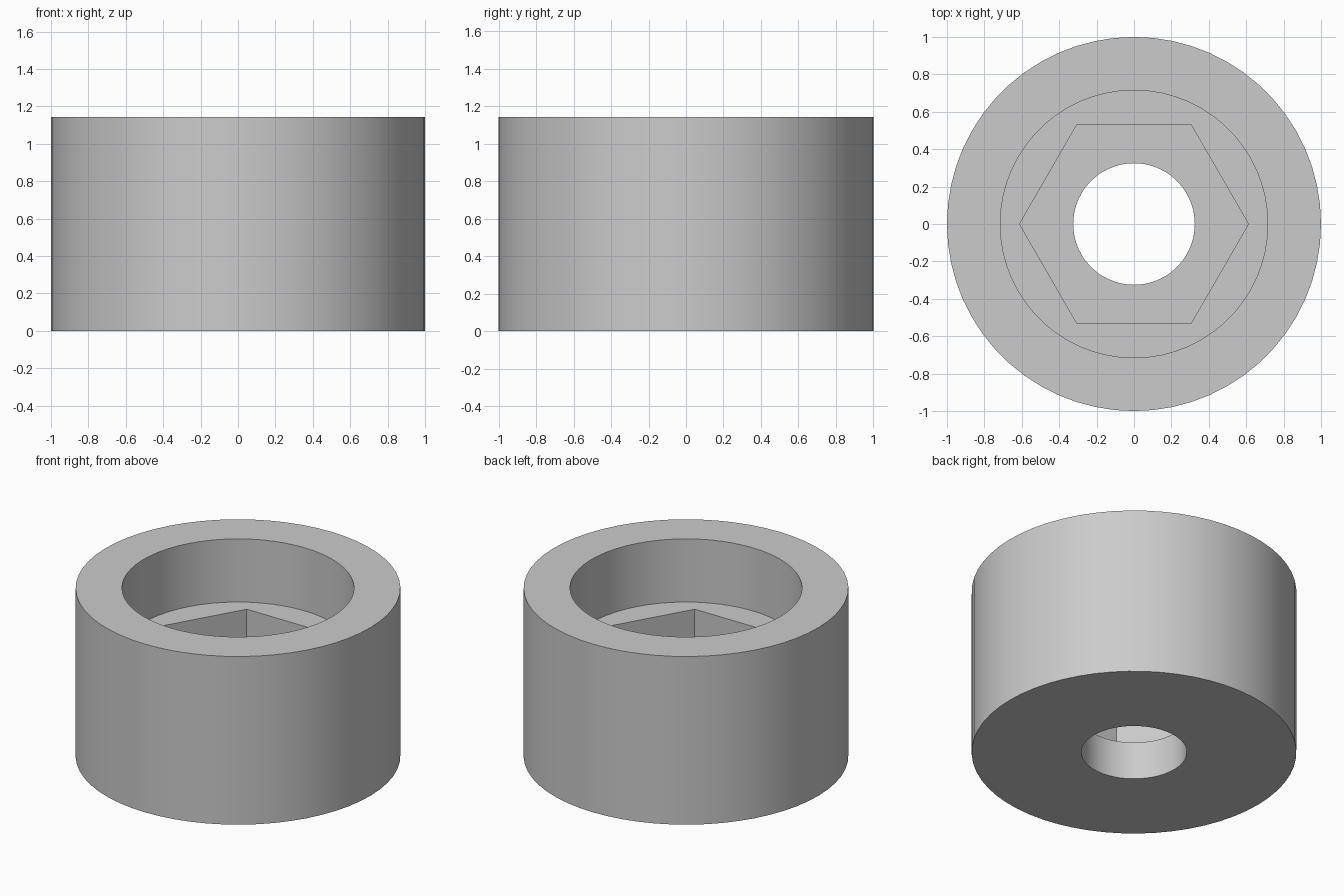
import bpy, bmesh
from math import cos, pi, radians, tau

SIDES = 60  # multiple of six, so the hexagon corners fall on vertices
HEIGHT, LEDGE_Z, SOCKET_Z = 1.143, 0.714, 0.257
OUTER_R, BORE_R, HEX_R, HOLE_R = 1.0, 0.715, 0.612, 0.325

cube = bpy.data.objects.get("Cube")
if cube:
    bpy.data.objects.remove(cube, do_unlink=True)


def circle(radius):
    return lambda a: radius


def hexagon(radius):
    # Distance to a hexagon's edge in direction a, with corners on the x axis
    return lambda a: radius * cos(pi / 6) / cos(a % (pi / 3) - pi / 6)


def ring(bm, outline, z):
    verts = []
    for i in range(SIDES):
        a = tau * i / SIDES
        r = outline(a)
        verts.append(bm.verts.new((r * cos(a), r * cos(a - pi / 2), z)))
    return verts


# Closed cross-section: outer wall, rim, counterbore, hex socket, through hole
section = [
    (circle(OUTER_R), 0), (circle(OUTER_R), HEIGHT),
    (circle(BORE_R), HEIGHT), (circle(BORE_R), LEDGE_Z),
    (hexagon(HEX_R), LEDGE_Z), (hexagon(HEX_R), SOCKET_Z),
    (circle(HOLE_R), SOCKET_Z), (circle(HOLE_R), 0),
]
bm = bmesh.new()
rings = [ring(bm, outline, z) for outline, z in section]
for low, high in zip(rings, rings[1:] + rings[:1]):
    for i in range(SIDES):
        j = (i + 1) % SIDES
        bm.faces.new((low[i], low[j], high[j], high[i]))
bmesh.ops.recalc_face_normals(bm, faces=bm.faces)

mesh = bpy.data.meshes.new("socket_bushing")
bm.to_mesh(mesh)
bm.free()
bushing = bpy.data.objects.new("socket_bushing", mesh)
bpy.context.collection.objects.link(bushing)

# Single plain grey
grey = bpy.data.materials.new("light_grey")
grey.use_nodes = True
colour = (0.6, 0.6, 0.6, 1)
grey.diffuse_color = colour
grey.node_tree.nodes["Principled BSDF"].inputs["Base Color"].default_value = colour
mesh.materials.append(grey)

# Smooth round walls, crisp edges
bpy.ops.object.select_all(action="DESELECT")
bushing.select_set(True)
bpy.context.view_layer.objects.active = bushing
bpy.ops.object.shade_smooth_by_angle(angle=radians(30))
